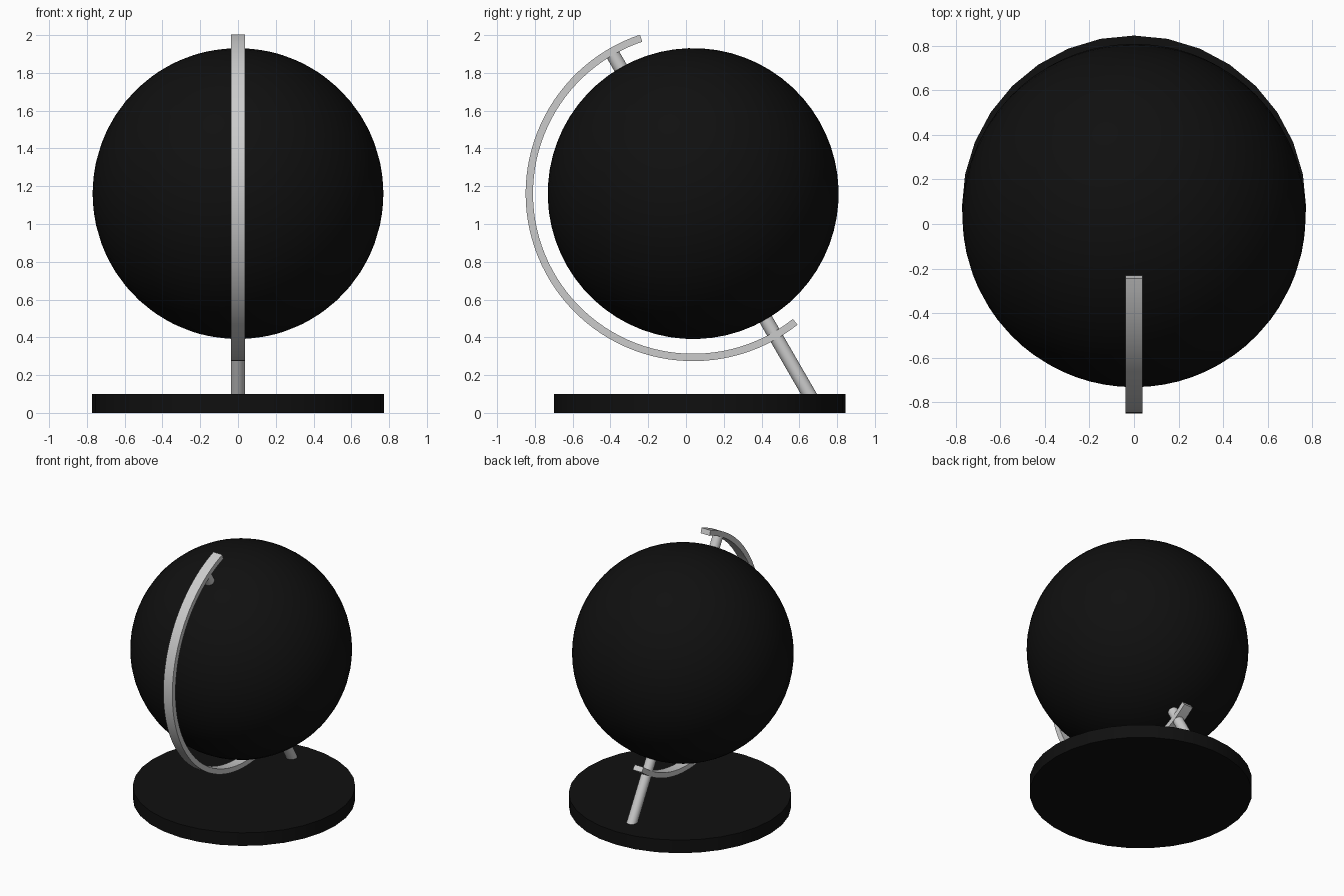
import bpy, bmesh, math
from mathutils import Vector

if "Cube" in bpy.data.objects:
    bpy.data.objects.remove(bpy.data.objects["Cube"])

CENTRE = Vector((0, 0.038, 1.161))
R = 0.77
TILT = math.radians(30)
AXIS = Vector((0, -math.sin(TILT), math.cos(TILT)))

black = bpy.data.materials.new("black")
black.diffuse_color = (0.005, 0.005, 0.005, 1)
black.use_nodes = True
black.node_tree.nodes["Principled BSDF"].inputs["Base Color"].default_value = black.diffuse_color


def finish(name, mat=None, angle=30):
    ob = bpy.context.object
    ob.name = name
    if mat:
        ob.data.materials.append(mat)
    bpy.ops.object.shade_smooth_by_angle(angle=math.radians(angle))
    return ob


# Round base
bpy.ops.mesh.primitive_cylinder_add(vertices=32, radius=0.772, depth=0.1,
                                    location=(0, 0.073, 0.05))
finish("base", black)

# Globe, tilted on its axis
bpy.ops.mesh.primitive_uv_sphere_add(segments=64, ring_count=32, radius=R,
                                     location=CENTRE, rotation=(TILT, 0, 0))
finish("globe", black)

# Axis rod from the upper arm through the globe into the base
top = CENTRE + AXIS * 0.862
bottom = CENTRE - AXIS * 1.25
bpy.ops.mesh.primitive_cylinder_add(vertices=32, radius=0.037,
                                    depth=(top - bottom).length,
                                    location=(top + bottom) / 2,
                                    rotation=(TILT, 0, 0))
finish("axis_rod")

# Curved arm: rectangular section swept 200 degrees around the globe
bm = bmesh.new()
section = [(-0.038, 0.848), (0.038, 0.848), (0.038, 0.887), (-0.038, 0.887)]
STEPS = 64
rings = []
for i in range(STEPS + 1):
    a = math.radians(108.5 + 200 * i / STEPS)
    rings.append([bm.verts.new(CENTRE + Vector((x, r * math.cos(a), r * math.sin(a))))
                  for x, r in section])
for p, q in zip(rings, rings[1:]):
    for k in range(4):
        n = (k + 1) % 4
        bm.faces.new((p[k], p[n], q[n], q[k]))
bm.faces.new(rings[0])
bm.faces.new(rings[-1])
bmesh.ops.recalc_face_normals(bm, faces=bm.faces)
mesh = bpy.data.meshes.new("curved_arm")
bm.to_mesh(mesh)
bm.free()
arm = bpy.data.objects.new("curved_arm", mesh)
bpy.context.collection.objects.link(arm)
bpy.ops.object.select_all(action='DESELECT')
arm.select_set(True)
bpy.context.view_layer.objects.active = arm
finish("curved_arm")
